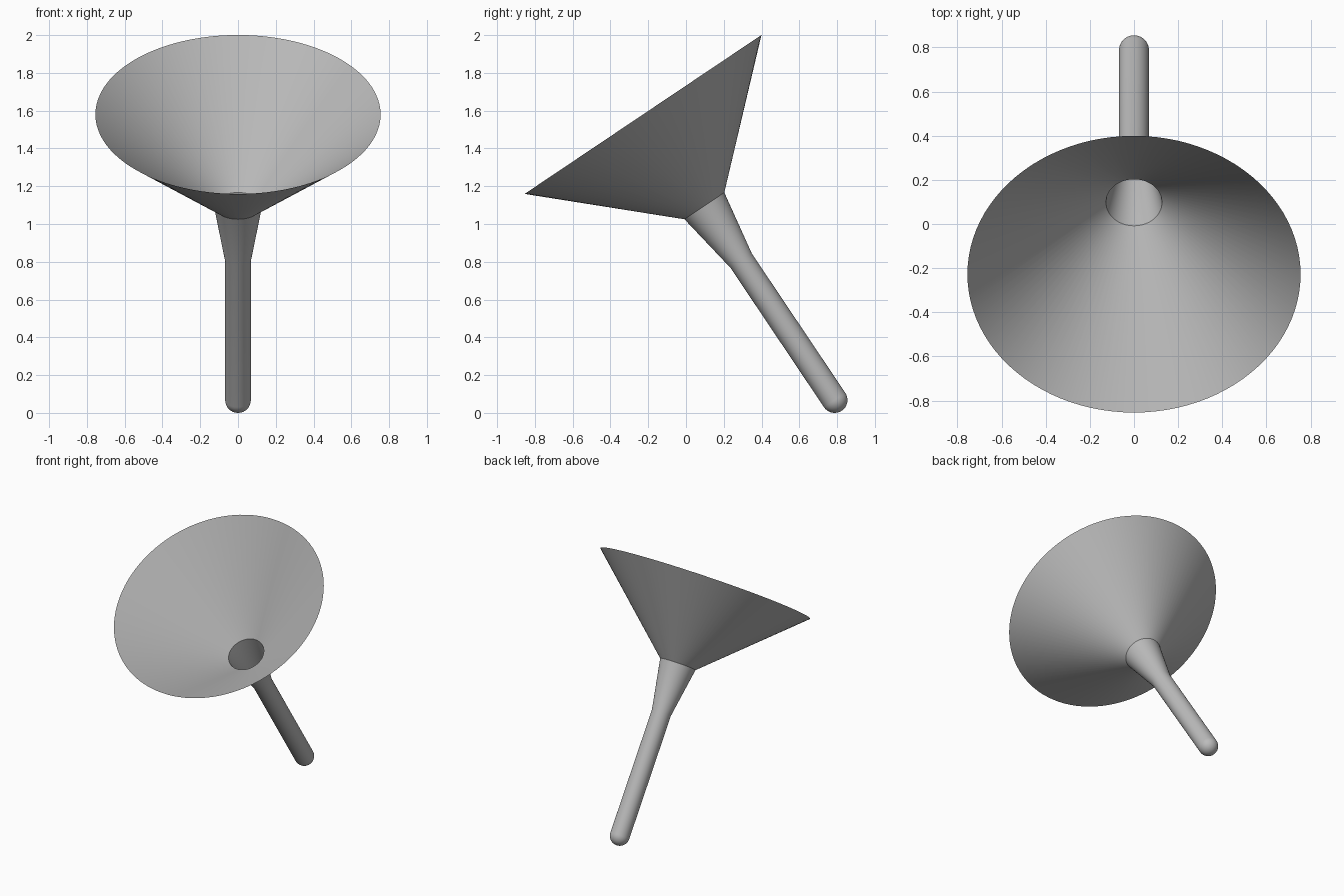
import bpy, bmesh, math
from mathutils import Vector, Matrix

cube = bpy.data.objects.get("Cube")
if cube:
    bpy.data.objects.remove(cube, do_unlink=True)

SEGMENTS = 96
TIP = Vector((0, 0.787, 0.068))      # centre of the rounded end
RIM = Vector((0, -0.2275, 1.58))     # centre of the wide opening
TUBE_R = 0.068
placement = Matrix.Translation(TIP) @ (RIM - TIP).to_track_quat('Z', 'Y').to_matrix().to_4x4()

grey = bpy.data.materials.new("plain grey")
grey.use_nodes = True
color = (0.5, 0.5, 0.5, 1)
grey.diffuse_color = color
grey.node_tree.nodes["Principled BSDF"].inputs["Base Color"].default_value = color


def revolve(name, profile):
    """Spin (radius, height) points around the tilted axis into a thin shell."""
    bm = bmesh.new()
    verts = [bm.verts.new((r, 0, h)) for r, h in profile]
    edges = [bm.edges.new(pair) for pair in zip(verts, verts[1:])]
    bmesh.ops.spin(bm, geom=verts + edges, axis=(0, 0, 1), cent=(0, 0, 0),
                   angle=math.tau, steps=SEGMENTS, use_duplicate=False)
    bmesh.ops.remove_doubles(bm, verts=bm.verts, dist=0.0001)
    bmesh.ops.recalc_face_normals(bm, faces=bm.faces)
    # Make the outside of the shell the front of its faces
    if sum(f.normal.dot(f.calc_center_median() * Vector((1, 1, 0))) for f in bm.faces) < 0:
        bmesh.ops.reverse_faces(bm, faces=bm.faces)
    bm.transform(placement)
    mesh = bpy.data.meshes.new(name)
    bm.to_mesh(mesh)
    bm.free()
    mesh.materials.append(grey)
    obj = bpy.data.objects.new(name, mesh)
    bpy.context.collection.objects.link(obj)
    bpy.ops.object.select_all(action='DESELECT')
    obj.select_set(True)
    bpy.context.view_layer.objects.active = obj
    bpy.ops.object.shade_smooth_by_angle(angle=math.radians(30))
    return obj


# Heights along the axis, measured from the centre of the rounded end
top = (RIM - TIP).length
neck_top = top - 0.583
neck_bottom = neck_top - 0.35

# Wide open cone
revolve("funnel_cone", [(0.127, neck_top), (0.755, top)])

# Hollow stem: hemispherical end, straight tube, flared neck
arc = [math.radians(a) for a in range(-90, 1, 10)]
rounded_end = [(TUBE_R * math.cos(a), TUBE_R * math.sin(a)) for a in arc]
revolve("funnel_stem", rounded_end + [(TUBE_R, neck_bottom), (0.127, neck_top)])
